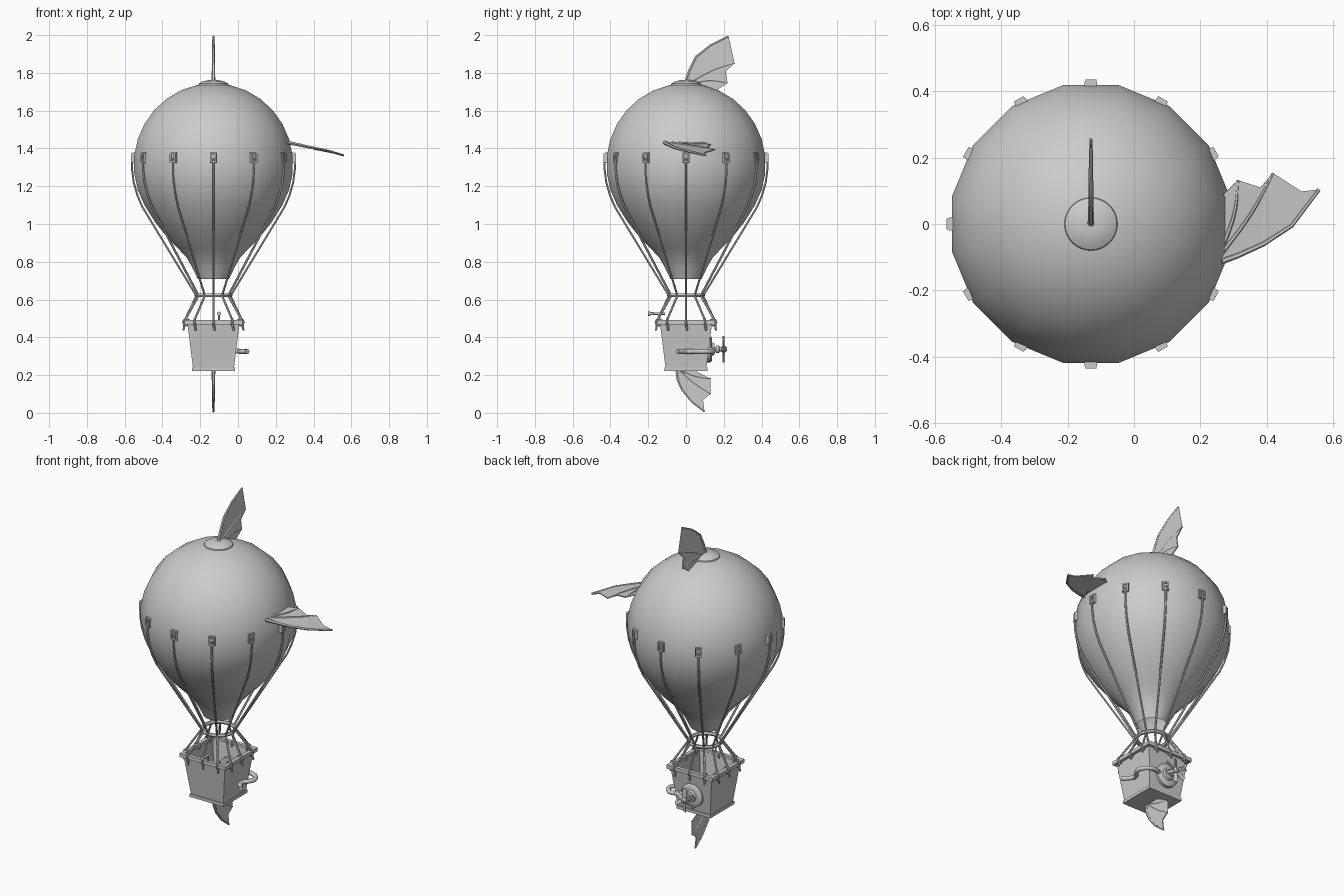
import bpy, bmesh
from math import sin, cos, pi, radians
from mathutils import Matrix, Vector

if "Cube" in bpy.data.objects:
    bpy.data.objects.remove(bpy.data.objects["Cube"])

CX = -0.13  # balloon axis


def add_mesh(name, bm, smooth=None):
    bmesh.ops.recalc_face_normals(bm, faces=bm.faces)
    me = bpy.data.meshes.new(name)
    bm.to_mesh(me)
    bm.free()
    ob = bpy.data.objects.new(name, me)
    bpy.context.collection.objects.link(ob)
    if smooth:
        shade(ob, smooth)
    return ob


def shade(ob, angle):
    bpy.ops.object.select_all(action='DESELECT')
    ob.select_set(True)
    bpy.context.view_layer.objects.active = ob
    bpy.ops.object.shade_smooth_by_angle(angle=radians(angle))


def lathe(name, profile, n, matrix, phase=0.0, angle=40):
    """Revolve (radius, height) points around local z."""
    bm = bmesh.new()
    rings = [[bm.verts.new((r * cos((k + phase) * 2 * pi / n), r * sin((k + phase) * 2 * pi / n), z))
              for k in range(n)] for r, z in profile]
    for a, b in zip(rings, rings[1:]):
        for k in range(n):
            bm.faces.new((a[k], a[(k + 1) % n], b[(k + 1) % n], b[k]))
    bmesh.ops.remove_doubles(bm, verts=bm.verts, dist=1e-5)
    bm.transform(matrix)
    return add_mesh(name, bm, angle)


def tubes(name, paths, r, taper=1.0, cyclic=False, smooth=False, res=1):
    """Round bars along one or more paths, made into one mesh."""
    cu = bpy.data.curves.new(name, 'CURVE')
    cu.dimensions = '3D'
    cu.bevel_depth, cu.bevel_resolution, cu.use_fill_caps = r, res, True
    for pts in paths:
        last = len(pts) - 1
        if smooth:
            sp = cu.splines.new('BEZIER')
            sp.resolution_u = 5
            items = sp.bezier_points
        else:
            sp = cu.splines.new('POLY')
            items = sp.points
        items.add(last)
        for i, (q, p) in enumerate(zip(items, pts)):
            q.co = tuple(p) if smooth else (*p, 1)
            q.radius = 1 + (taper - 1) * i / last
            if smooth:
                q.handle_left_type = q.handle_right_type = 'AUTO'
        sp.use_cyclic_u = cyclic
    ob = bpy.data.objects.new(name, cu)
    bpy.context.collection.objects.link(ob)
    bpy.ops.object.select_all(action='DESELECT')
    ob.select_set(True)
    bpy.context.view_layer.objects.active = ob
    bpy.ops.object.convert(target='MESH')
    shade(bpy.context.object, 50)


def boxes(name, specs):
    """Boxes from (matrix, size) pairs in one mesh."""
    bm = bmesh.new()
    for m, s in specs:
        bmesh.ops.create_cube(bm, size=1, matrix=m @ Matrix.Diagonal((*s, 1)))
    return add_mesh(name, bm)


T = Matrix.Translation
AXIS = T((CX, 0, 0))


def polar(a, r, z):
    return Vector((CX + r * cos(a), r * sin(a), z))


# Envelope: 16-sided sphere flowing into an open neck
ball = [(0.43 * cos(radians(d)), 1.315 + 0.43 * sin(radians(d))) for d in range(90, -31, -12)]
neck = [(0.315, 1.01), (0.25, 0.93), (0.19, 0.87), (0.143, 0.82), (0.114, 0.77), (0.085, 0.71)]
lathe("envelope", ball + neck, 16, AXIS, 0.5, 60)
lathe("crown_cap", [(0, 1.763), (0.03, 1.761), (0.055, 1.756), (0.078, 1.743), (0.083, 1.728)], 32, AXIS)

# Clips and rigging ropes at twelve stations
angles = [k * pi / 6 for k in range(12)]
clips = []
for a in angles:
    R = Matrix.Rotation(a, 4, 'Z')
    m = lambda r, z: AXIS @ R @ T((r, 0, z))
    clips.append((m(0.42, 1.35), (0.016, 0.038, 0.055)))
    for s in (-1, 1):
        clips.append((m(0.43, 1.35 + s * 0.02), (0.012, 0.034, 0.008)))
        clips.append((m(0.43, 1.35) @ T((0, s * 0.013, 0)), (0.012, 0.008, 0.04)))
boxes("rope_clips", clips)
path = [(0.43, 1.35), (0.431, 1.29), (0.422, 1.22), (0.402, 1.15), (0.376, 1.09), (0.092, 0.622)]
tubes("upper_ropes", [[polar(a, r, z) for r, z in path] for a in angles], 0.006)
tubes("rope_ring", [[polar(k * pi / 12, 0.09, 0.622) for k in range(24)]], 0.011, cyclic=True)

# Lower ropes: three per basket side, looped around the rim
lower, loops, tails = [], [], []
H = 0.143
for side in range(4):
    R = AXIS @ Matrix.Rotation(side * pi / 2, 4, 'Z')
    for j in (-1, 0, 1):
        y = j * 0.1
        lower.append([polar(side * pi / 2 + j * pi / 6, 0.09, 0.622), R @ Vector((H + 0.008, y, 0.492))])
        loops.append([R @ Vector((H + 0.018 * cos(t * pi / 4), y, 0.48 + 0.018 * sin(t * pi / 4))) for t in range(8)])
        tails.append([R @ Vector((H + 0.014, y, 0.478)), R @ Vector((H + 0.012, y + 0.004, 0.455)),
                      R @ Vector((H + 0.016, y + 0.006, 0.437))])
tubes("lower_ropes", lower, 0.006)
tubes("rim_knots", loops, 0.006, cyclic=True)
tubes("rope_tails", tails, 0.006)

# Basket: open tapered box, rim bars, base plate
bm = bmesh.new()
lo, hi = [[bm.verts.new((CX + x * h, y * h, z)) for x, y in ((-1, -1), (1, -1), (1, 1), (-1, 1))]
          for h, z in ((0.108, 0.235), (0.138, 0.475))]
bm.faces.new(lo)
for k in range(4):
    bm.faces.new((lo[k], lo[(k + 1) % 4], hi[(k + 1) % 4], hi[k]))
basket = add_mesh("basket", bm)
sol = basket.modifiers.new("wall", 'SOLIDIFY')
sol.thickness, sol.offset = 0.012, -1
rim = [(AXIS @ Matrix.Rotation(k * pi / 2, 4, 'Z') @ T((H, 0, 0.48)), (0.022, 2 * H + 0.022, 0.022)) for k in range(4)]
boxes("basket_rim", rim)
boxes("basket_base", [(T((CX, 0, 0.232)), (0.228, 0.228, 0.018))])

# Engine on the back wall, its shaft and propeller
BACK = T((CX, 0, 0.337)) @ Matrix.Rotation(-pi / 2, 4, 'X')
lathe("engine", [(0, 0.10), (0.07, 0.10), (0.07, 0.13), (0.06, 0.138), (0.035, 0.138), (0.03, 0.15), (0.012, 0.152),
                 (0.012, 0.158), (0.021, 0.16), (0.021, 0.175), (0.011, 0.178), (0.011, 0.188), (0.017, 0.19),
                 (0.017, 0.208), (0.008, 0.216), (0, 0.216)], 20, BACK)
boxes("propeller", [(BACK @ Matrix.Rotation(k * pi / 3 + pi / 2, 4, 'Z') @ T((0.042, 0, 0.199))
                     @ Matrix.Rotation(0.35, 4, 'X'), (0.058, 0.022, 0.005)) for k in range(6)])

# Exhaust pipe wrapping the back right corner
tubes("exhaust_pipe", [[(-0.075, 0.125, 0.335), (-0.03, 0.145, 0.33), (0.02, 0.135, 0.325), (0.044, 0.095, 0.325),
                        (0.03, 0.055, 0.325), (0.012, 0.03, 0.325), (0.014, 0, 0.325), (0.035, -0.025, 0.325),
                        (0.05, -0.045, 0.325)]], 0.013, smooth=True, res=2)

# Spyglass on the front rim
lathe("spyglass", [(0, 0), (0.006, 0), (0.006, 0.06), (0.008, 0.062), (0.008, 0.078), (0.011, 0.082), (0.011, 0.092),
                   (0, 0.092)], 12, T((-0.1, -0.11, 0.525)) @ Matrix.Rotation(pi / 2, 4, 'X'))
tubes("spyglass_post", [[(-0.1, -0.143, 0.485), (-0.1, -0.143, 0.525)]], 0.005)


def fin(name, lead, trail, to3d):
    """Bat-wing fin: leading edge, then trailing notch/tip/notch/tip/foot; ribs run to each tip."""
    bm = bmesh.new()
    bm.faces.new([bm.verts.new(to3d(*p)) for p in lead + trail])
    bmesh.ops.triangulate(bm, faces=bm.faces)
    ob = add_mesh(name + "_membrane", bm)
    s = ob.modifiers.new("thickness", 'SOLIDIFY')
    s.thickness, s.offset = 0.006, 0
    ribs = []
    start = Vector(lead[0])
    for tip, t in ((Vector(trail[1]), 0.12), (Vector(trail[3]), 0.2)):
        base = start.lerp(Vector(trail[4]), t)
        bow = (Vector(lead[2]) - base.lerp(tip, 0.55)) * 0.1
        ribs.append([to3d(*p) for p in (base, base.lerp(tip, 0.55) + bow, tip)])
    tubes(name + "_leading_edge", [[to3d(*p) for p in lead]], 0.010, 0.6)
    tubes(name + "_ribs", ribs, 0.007, 0.6, smooth=True)


# Fins: crown, keel and right side
upright = lambda y, z: Vector((CX, y, z))
fin("crown_fin", [(0, 1.755), (0.018, 1.81), (0.055, 1.885), (0.13, 1.945), (0.225, 1.993)],
    [(0.212, 1.915), (0.257, 1.852), (0.211, 1.807), (0.22, 1.746), (0.156, 1.704)], upright)
fin("keel_fin", [(-0.048, 0.228), (-0.042, 0.175), (-0.02, 0.125), (0.03, 0.062), (0.098, 0.007)],
    [(0.09, 0.07), (0.131, 0.1), (0.103, 0.135), (0.131, 0.18), (0.04, 0.228)], upright)
fin("side_fin", [(0.265, -0.112), (0.31, -0.096), (0.39, -0.06), (0.475, -0.005), (0.558, 0.104)],
    [(0.505, 0.098), (0.42, 0.153), (0.382, 0.11), (0.314, 0.132), (0.27, 0.09)],
    lambda x, y: Vector((x, y, 1.433 - 0.23 * (x - 0.275) + 0.05 * (0.02 - abs(y)))))
